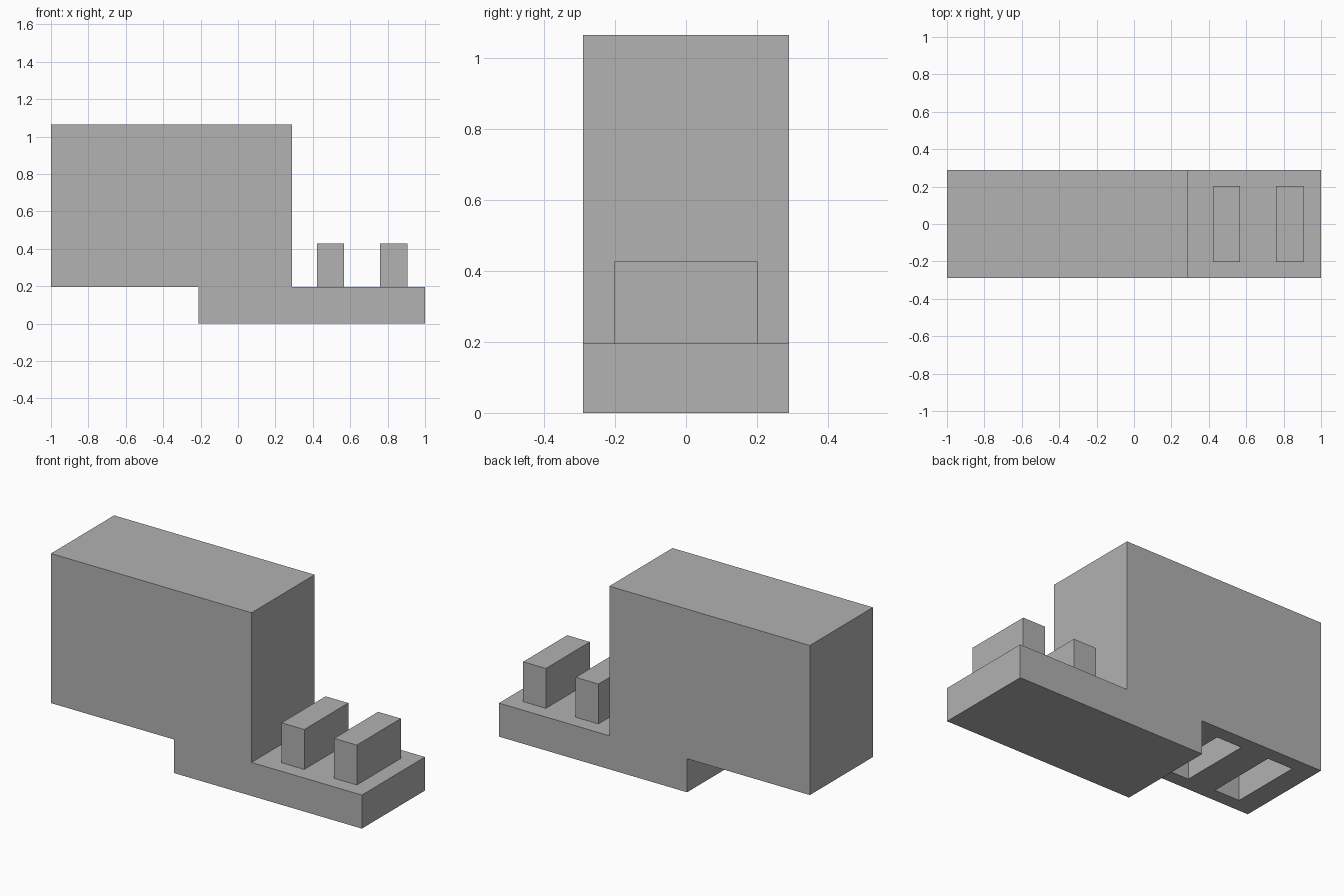
import bpy
import bmesh

old = bpy.data.objects.get("Cube")
if old:
    bpy.data.objects.remove(old, do_unlink=True)

HALF_DEPTH = 0.29
STEP = 0.195
TOP = 1.065
SHOULDER = 0.29
PITCH = 1.29          # distance from each peg to its matching socket

grey = bpy.data.materials.new("plain grey")
grey.use_nodes = True
colour = (0.445, 0.445, 0.445, 1)
grey.diffuse_color = colour
grey.node_tree.nodes["Principled BSDF"].inputs["Base Color"].default_value = colour


def prism(name, profile, half_depth):
    """Extrude an xz outline along y, centred on y = 0."""
    bm = bmesh.new()
    face = bm.faces.new([bm.verts.new((x, -half_depth, z)) for x, z in profile])
    new = bmesh.ops.extrude_face_region(bm, geom=[face])["geom"]
    moved = [v for v in new if isinstance(v, bmesh.types.BMVert)]
    bmesh.ops.translate(bm, verts=moved, vec=(0, 2 * half_depth, 0))
    bmesh.ops.recalc_face_normals(bm, faces=bm.faces)
    mesh = bpy.data.meshes.new(name)
    bm.to_mesh(mesh)
    bm.free()
    mesh.materials.append(grey)
    obj = bpy.data.objects.new(name, mesh)
    bpy.context.collection.objects.link(obj)
    return obj


def block(name, x, half_width, half_depth, low, high):
    left, right = x - half_width, x + half_width
    outline = [(left, low), (right, low), (right, high), (left, high)]
    return prism(name, outline, half_depth)


# Stepped body: tall block overhanging on one side, low shelf on the other
body = prism("stepped_body", [
    (-0.21, 0), (1, 0), (1, STEP), (SHOULDER, STEP),
    (SHOULDER, TOP), (-1, TOP), (-1, STEP), (-0.21, STEP)], HALF_DEPTH)

# Pegs on the shelf, and matching sockets under the overhang
for label, x in (("inner", 0.495), ("outer", 0.833)):
    block(label + "_peg", x, 0.073, 0.202, STEP, 0.427)
    cutter = block(label + "_socket_cutter", x - PITCH, 0.08, 0.21, STEP - 0.05, STEP + 0.24)
    cutter.hide_render = True
    cutter.hide_viewport = True
    cut = body.modifiers.new(label + "_socket", "BOOLEAN")
    cut.operation = "DIFFERENCE"
    cut.solver = "EXACT"
    cut.object = cutter
